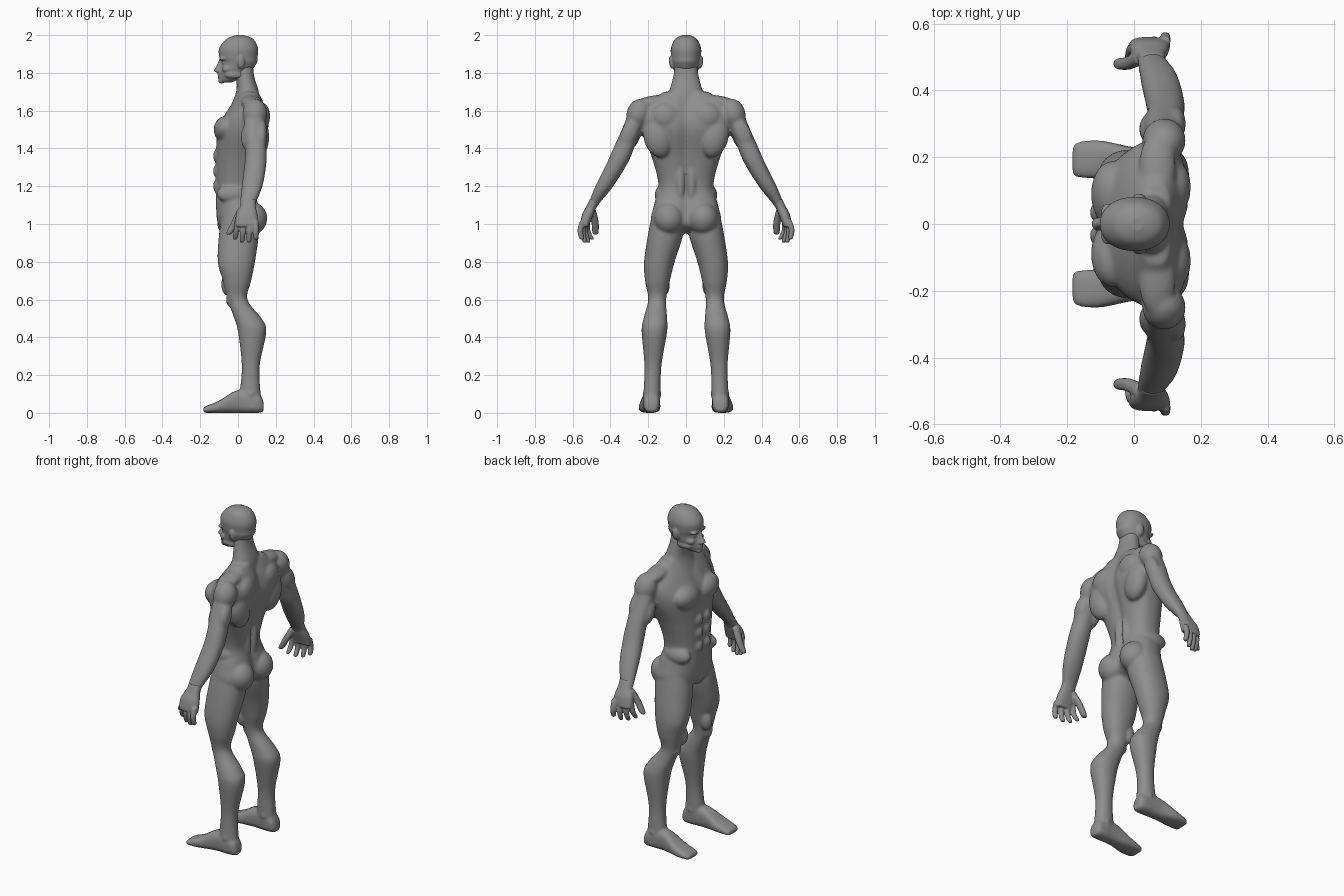
import bpy, bmesh, math
from mathutils import Matrix, Vector

if "Cube" in bpy.data.objects:
    bpy.data.objects.remove(bpy.data.objects["Cube"])

skin = bpy.data.materials.new("clay grey")
skin.use_nodes = True
skin.diffuse_color = (.27, .27, .27, 1)
shader = skin.node_tree.nodes["Principled BSDF"]
shader.inputs["Base Color"].default_value = skin.diffuse_color
shader.inputs["Roughness"].default_value = .7

SIDES = {"right": 1, "left": -1}


def smooth_rings(rings, steps=6):
    """Catmull-Rom interpolation between neighbouring rings."""
    last = len(rings) - 1
    result = []
    for index in range(last):
        before, start, end, after = (rings[min(max(index + shift, 0), last)] for shift in (-1, 0, 1, 2))
        for step in range(steps):
            t = step / steps
            row = []
            for a, b, c, d in zip(before, start, end, after):
                cubic = 3 * (b - c) + d - a
                square = 2 * a - 5 * b + 4 * c - d
                row.append(b + t / 2 * (c - a + t * (square + t * cubic)))
            result.append(row)
    result.append(rings[last])
    return result


def signed_power(value, exponent):
    return math.copysign(abs(value) ** exponent, value)


def loft(bm, rings, side=1, along_x=False, power=2.2, groove=0, bend=0, segments=40):
    """Skin superellipse rings given as (position, low a, high a, low b, high b).
    Upright lofts use a = x and b = y, lofts along x use a = y and b = z."""
    loops = []
    for position, low_a, high_a, low_b, high_b in smooth_rings(rings):
        loop = []
        for segment in range(segments):
            angle = math.tau * segment / segments
            across, along = math.cos(angle), math.sin(angle)
            a = (low_a + high_a + (high_a - low_a) * signed_power(across, 2 / power)) / 2
            b = (low_b + high_b + (high_b - low_b) * signed_power(along, 2 / power)) / 2
            if along_x:
                point = (position, a * side, b)
            else:
                # Midline furrow, deep on the back and shallow on the front
                furrow = groove * math.exp(-(b / .03) ** 2) * (1 if across > 0 else -.4)
                point = (a - furrow + bend * b * b, b * side, position)
            loop.append(bm.verts.new(point))
        loops.append(loop)
    for lower, upper in zip(loops, loops[1:]):
        for segment in range(segments):
            bm.faces.new((lower[segment], lower[segment - 1], upper[segment - 1], upper[segment]))
    bm.faces.new(loops[0])
    bm.faces.new(reversed(loops[-1]))


def centred(rings):
    """Expand (height, front, back, half width) into symmetric rings."""
    return [(height, front, back, -half, half) for height, front, back, half in rings]


def blob(bm, centre, radii, side=1, tilt=0):
    """Ellipsoid for a muscle or facial feature, tilted about the x axis."""
    x, y, z = centre
    place = Matrix.Translation(Vector((x, y * side, z)))
    turn = Matrix.Rotation(tilt * side, 4, "X")
    stretch = Matrix.Diagonal((*radii, 1))
    bmesh.ops.create_uvsphere(bm, u_segments=24, v_segments=16, radius=1, matrix=place @ turn @ stretch)


def finger(bm, base, tip, radius, bow, side):
    """Tapered, slightly bowed tube with a rounded tip."""
    rings = []
    for t, taper in ((0, 1), (.5, .92), (.9, .8), (1, .5)):
        x, y, z = Vector(base).lerp(Vector(tip), t)
        y += bow * math.sin(math.pi * t)
        thick = radius * taper
        rings.append((z, x - thick, x + thick, y - thick, y + thick))
    loft(bm, rings, side)


def finish(bm, name, voxel, rounds):
    """Fuse the overlapping volumes into one smooth skin."""
    bmesh.ops.recalc_face_normals(bm, faces=bm.faces)
    mesh = bpy.data.meshes.new(name)
    bm.to_mesh(mesh)
    bm.free()
    mesh.materials.append(skin)
    part = bpy.data.objects.new(name, mesh)
    bpy.context.collection.objects.link(part)
    fuse = part.modifiers.new("fuse", "REMESH")
    fuse.mode = "VOXEL"
    fuse.voxel_size = voxel
    fuse.use_smooth_shade = True
    soften = part.modifiers.new("soften", "SMOOTH")
    soften.factor = .5
    soften.iterations = rounds


# Torso
body = bmesh.new()
torso = [(.95, -.07, .05, .06), (1, -.11, .12, .18), (1.1, -.12, .11, .17), (1.2, -.12, .09, .145),
         (1.35, -.12, .115, .18), (1.5, -.11, .16, .24), (1.6, -.06, .15, .24), (1.7, .01, .11, .12)]
loft(body, centred(torso), power=2.4, groove=.016, bend=.5)
blob(body, centre=(-.07, 0, 1), radii=(.04, .04, .05))

# Neck
neck = [(1.6, -.05, .12, .12), (1.7, -.01, .11, .09), (1.78, -.01, .086, .068), (1.84, -.02, .08, .06)]
loft(body, centred(neck))

arm = [(1.6, .04, .14, .2, .3), (1.5, .03, .145, .235, .34), (1.4, .04, .15, .275, .385),
       (1.32, .035, .15, .31, .42), (1.2, .02, .13, .385, .48), (1.1, .01, .09, .465, .52),
       (1.07, .01, .09, .48, .535)]
leg = [(1.05, -.08, .1, .03, .18), (.95, -.1, .11, .015, .2), (.8, -.107, .09, .06, .222),
       (.7, -.08, .07, .085, .217), (.6, -.055, .05, .105, .2), (.5, -.02, .125, .1, .225),
       (.43, 0, .15, .1, .235), (.25, .02, .115, .13, .22), (.1, .01, .12, .135, .225),
       (.02, .02, .13, .14, .225)]
foot = [(.136, .16, .21, .01, .05), (.11, .14, .225, 0, .1), (0, .14, .23, 0, .12),
        (-.1, .135, .25, 0, .065), (-.17, .14, .245, 0, .036), (-.185, .15, .225, 0, .025)]

for side in SIDES.values():
    # Chest, upper back, shoulder blade and trapezius
    blob(body, centre=(-.065, .09, 1.5), radii=(.064, .1, .07), side=side, tilt=.2)
    blob(body, centre=(.11, .15, 1.46), radii=(.055, .075, .11), side=side, tilt=-.25)
    blob(body, centre=(.13, .11, 1.57), radii=(.04, .075, .07), side=side)
    blob(body, centre=(.07, .17, 1.645), radii=(.055, .11, .035), side=side, tilt=-.15)
    # Lower back, buttock and hip crest
    blob(body, centre=(.075, .03, 1.22), radii=(.03, .026, .12), side=side)
    blob(body, centre=(.075, .09, 1.03), radii=(.08, .08, .085), side=side)
    blob(body, centre=(-.03, .125, 1.16), radii=(.085, .04, .05), side=side, tilt=.3)
    # Abdominal muscles
    for row in range(3):
        blob(body, centre=(-.112, .035, 1.2 + row * .08), radii=(.02, .03, .036), side=side)
    # Arm with deltoid, biceps and triceps
    loft(body, arm, side)
    blob(body, centre=(.09, .25, 1.585), radii=(.065, .064, .08), side=side, tilt=.35)
    blob(body, centre=(.05, .285, 1.46), radii=(.035, .04, .075), side=side, tilt=.4)
    blob(body, centre=(.125, .3, 1.48), radii=(.03, .045, .085), side=side, tilt=.4)
    # Leg with inner thigh, kneecap and ankle bones
    loft(body, leg, side)
    blob(body, centre=(-.055, .115, .68), radii=(.035, .03, .06), side=side)
    blob(body, centre=(-.04, .15, .6), radii=(.024, .03, .04), side=side)
    blob(body, centre=(.07, .18, .1), radii=(.02, .054, .02), side=side)
    # Foot
    loft(body, foot, side, along_x=True, power=2.7)
finish(body, "body", voxel=.0075, rounds=8)

# Skull and jaw
head = bmesh.new()
skull = [(1.75, -.085, -.035, .02), (1.76, -.096, -.01, .036), (1.8, -.098, .06, .06),
         (1.853, -.086, .1, .074), (1.88, -.098, .103, .078), (1.93, -.1, .106, .08),
         (1.98, -.06, .08, .058), (2, -.01, .03, .02)]
loft(head, centred(skull), power=2.1)

# Nose, lips and chin
nose = [(1.803, -.116, -.08, .017), (1.812, -.128, -.08, .02), (1.835, -.115, -.08, .012), (1.87, -.1, -.08, .01)]
loft(head, centred(nose))
for height in (1.777, 1.79):
    blob(head, centre=(-.093, 0, height), radii=(.016, .022, .007))
blob(head, centre=(-.087, 0, 1.758), radii=(.018, .024, .014))

# Brow, eye, cheekbone, jaw corner and ear
for side in SIDES.values():
    blob(head, centre=(-.08, .033, 1.875), radii=(.02, .03, .01), side=side)
    blob(head, centre=(-.07, .03, 1.853), radii=(.015, .016, .01), side=side)
    blob(head, centre=(-.058, .044, 1.82), radii=(.028, .02, .018), side=side)
    blob(head, centre=(-.02, .05, 1.79), radii=(.05, .015, .02), side=side)
    blob(head, centre=(.016, .077, 1.855), radii=(.02, .013, .034), side=side, tilt=-.15)
finish(head, "head", voxel=.005, rounds=4)

# Hands: palm, four curled fingers and a forward thumb
palm = [(1.13, .02, .095, .45, .51), (1.09, .01, .094, .475, .53), (1.05, -.01, .103, .49, .55),
        (1, -.014, .108, .51, .56), (.985, -.01, .104, .515, .556)]
for name, side in SIDES.items():
    hand = bmesh.new()
    loft(hand, palm, side, power=2.6)
    for i in range(4):
        knuckle = (i * .031, .523 + i * .007, 1.02)
        tip = (i * .037 - .016, .497 + i * .018, .9 + .008 * (i - 1.5) ** 2)
        finger(hand, knuckle, tip, radius=.016, bow=.012, side=side)
    finger(hand, base=(.02, .5, 1.08), tip=(-.05, .48, .945), radius=.021, bow=-.008, side=side)
    finish(hand, name + "_hand", voxel=.0045, rounds=2)
